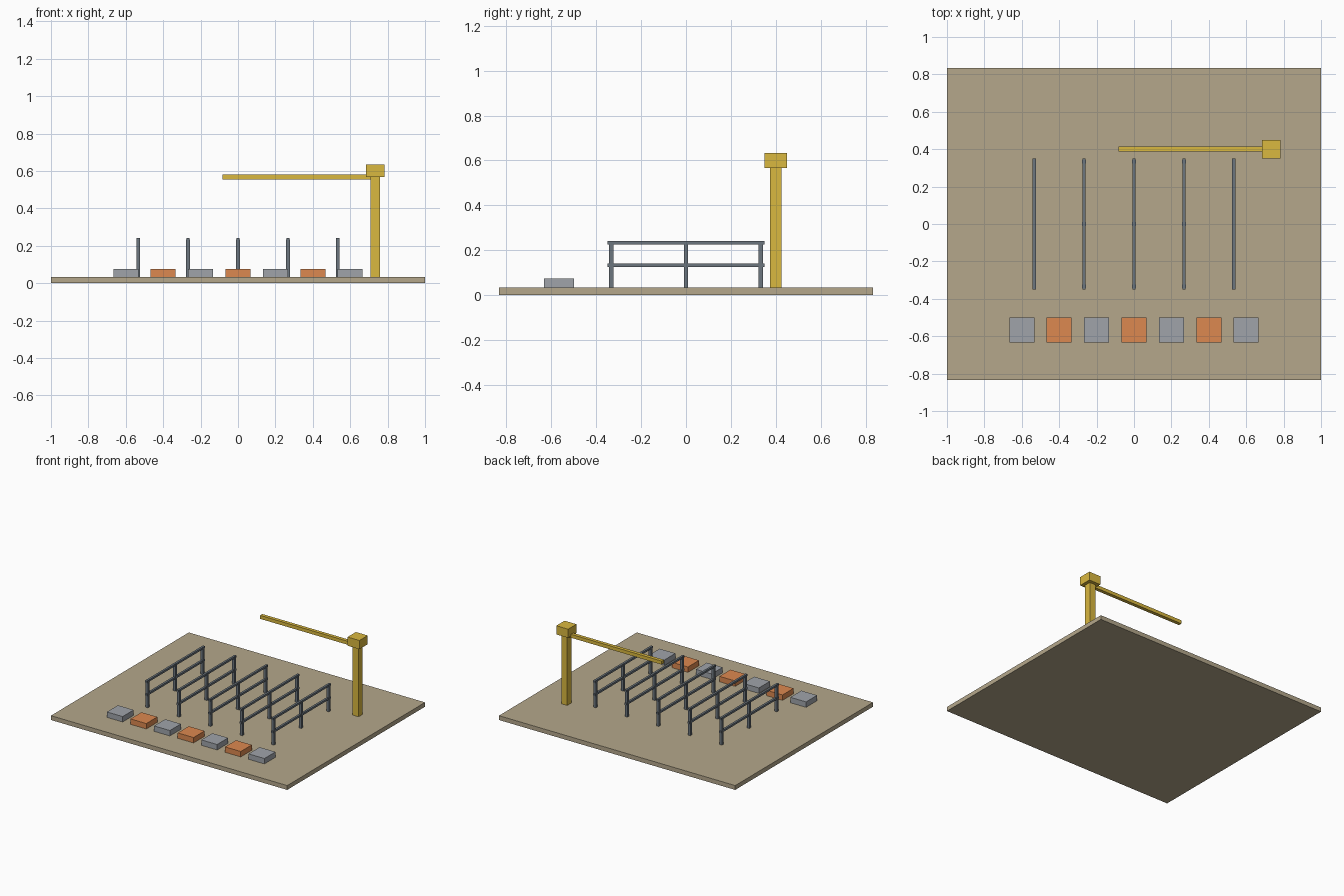
import bpy

if "Cube" in bpy.data.objects:
    bpy.data.objects.remove(bpy.data.objects["Cube"])


def material(name, rgb):
    m = bpy.data.materials.new(name)
    m.diffuse_color = (*rgb, 1)
    m.use_nodes = True
    m.node_tree.nodes["Principled BSDF"].inputs["Base Color"].default_value = m.diffuse_color
    return m


SAND = material("sand", (0.46, 0.39, 0.26))
STEEL = material("steel", (0.15, 0.18, 0.21))
GREY = material("pallet_grey", (0.35, 0.37, 0.40))
ORANGE = material("pallet_orange", (0.72, 0.25, 0.08))
YELLOW = material("crane_yellow", (0.70, 0.48, 0.05))


def box(name, lo, hi, mat):
    """Axis-aligned box between two opposite corners."""
    centre = [(a + b) / 2 for a, b in zip(lo, hi)]
    bpy.ops.mesh.primitive_cube_add(size=1, location=centre)
    ob = bpy.context.object
    ob.name = name
    ob.scale = [b - a for a, b in zip(lo, hi)]
    bpy.ops.object.transform_apply(location=False, rotation=False, scale=True)
    ob.data.materials.append(mat)
    return ob


GROUND = 0.0333
BAY = 0.2667

# Ground slab
box("site_slab", (-1, -0.8333, 0), (1, 0.8333, GROUND), SAND)

# Five steel frames: three posts and two rails each
for i in range(5):
    x = (i - 2) * BAY
    for j in range(3):
        y = (j - 1) * 0.3333
        box(f"frame_{i + 1}_post_{j + 1}", (x - 0.01, y - 0.01, GROUND),
            (x + 0.01, y + 0.01, 0.2333), STEEL)
    for part, z in (("lower_rail", 0.1333), ("top_rail", 0.2333)):
        box(f"frame_{i + 1}_{part}", (x - 0.0083, -0.35, z - 0.0075),
            (x + 0.0083, 0.35, z + 0.0075), STEEL)

# Row of material stacks along the front, alternating colours
for i in range(7):
    x = (i - 3) * 0.2
    box(f"material_stack_{i + 1}", (x - 0.0667, -0.6333, GROUND),
        (x + 0.0667, -0.5, 0.0747), ORANGE if i % 2 else GREY)

# Crane: mast, head and jib
CX, CY = 0.7333, 0.4
box("crane_mast", (CX - 0.025, CY - 0.025, GROUND),
    (CX + 0.025, CY + 0.025, 0.58), YELLOW)
box("crane_head", (CX - 0.05, CY - 0.05, 0.5667),
    (CX + 0.05, CY + 0.05, 0.6333), YELLOW)
box("crane_jib", (-0.0833, CY - 0.0133, 0.5533),
    (0.7167, CY + 0.0133, 0.58), YELLOW)
